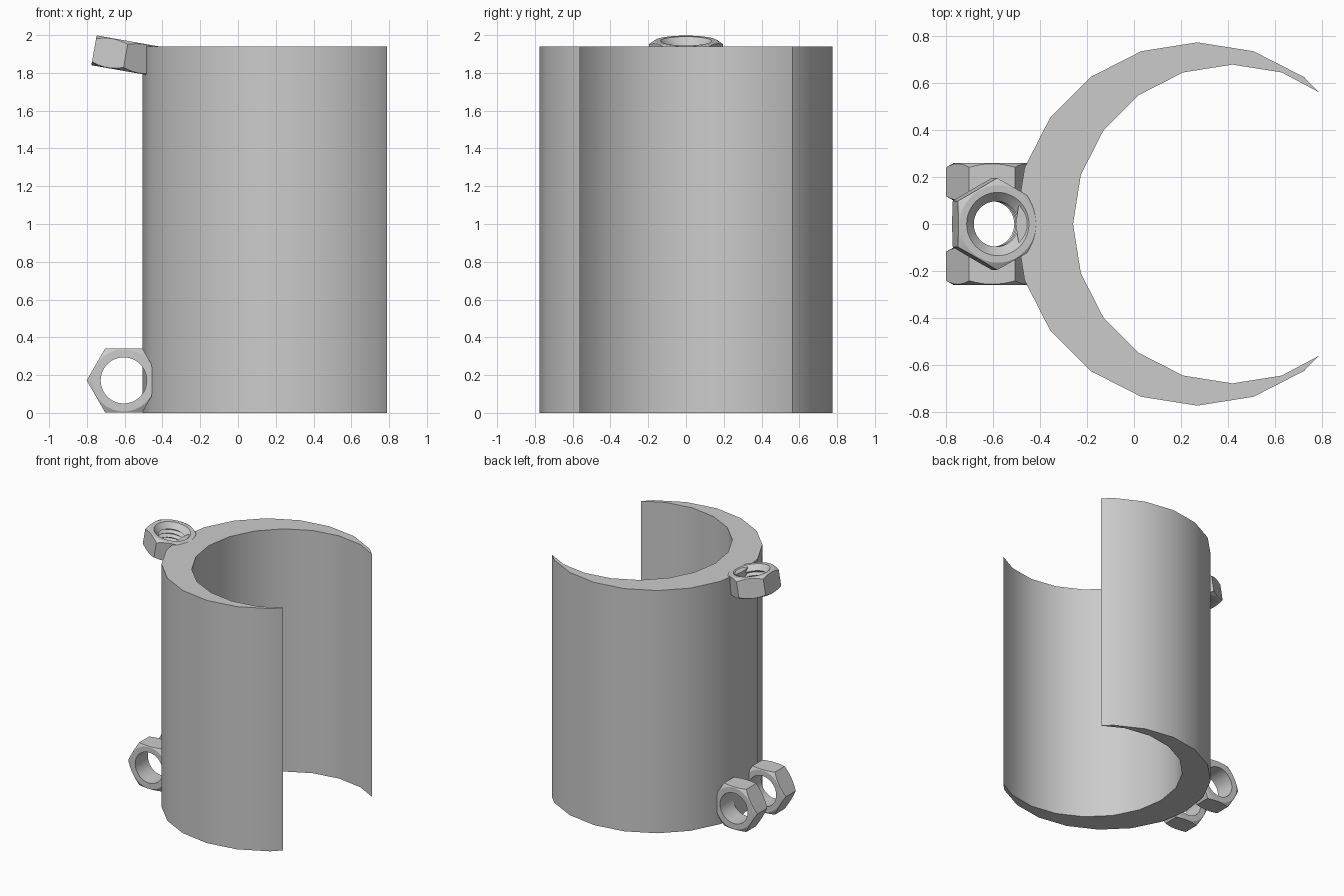
import bpy, bmesh
from math import sin, cos, tan, radians, pi
from mathutils import Matrix, Vector

cube = bpy.data.objects.get("Cube")
if cube:
    bpy.data.objects.remove(cube, do_unlink=True)

GREY = (0.6, 0.6, 0.6, 1)
metal = bpy.data.materials.new("plain grey")
metal.use_nodes = True
metal.diffuse_color = GREY
metal.node_tree.nodes["Principled BSDF"].inputs["Base Color"].default_value = GREY


def finish(name, bm, matrix=Matrix()):
    """Turn a bmesh into a named object, smooth except at hard edges."""
    bmesh.ops.recalc_face_normals(bm, faces=bm.faces)
    mesh = bpy.data.meshes.new(name)
    bm.to_mesh(mesh)
    bm.free()
    mesh.materials.append(metal)
    obj = bpy.data.objects.new(name, mesh)
    obj.matrix_world = matrix
    bpy.context.collection.objects.link(obj)
    bpy.ops.object.select_all(action='DESELECT')
    obj.select_set(True)
    bpy.context.view_layer.objects.active = obj
    bpy.ops.object.shade_smooth_by_angle(angle=radians(30))


def arc(cx, r, start, end):
    return [(cx + r * cos(radians(a)), r * sin(radians(a)))
            for a in range(start, end + 1, 18)]


def make_sleeve(height):
    """Crescent section between two offset circles, extruded upward."""
    tip = (0.79, 0.562)
    section = arc(0.27, 0.775, 54, 306) + [(tip[0], -tip[1])]
    section += arc(0.42, 0.68, 72, 288)[::-1] + [tip]
    bm = bmesh.new()
    face = bm.faces.new([bm.verts.new((x, y, 0)) for x, y in section])
    top = bmesh.ops.extrude_face_region(bm, geom=[face], use_keep_orig=True)
    bmesh.ops.translate(bm, vec=Vector((0, 0, height)),
                        verts=[v for v in top["geom"] if isinstance(v, bmesh.types.BMVert)])
    finish("sleeve", bm)


def make_nut(name, matrix, bore, steps=48, apothem=0.17, half=0.08):
    """Hexagon lathe with conical corner chamfers; bore is a list of (radius, z)."""
    bm = bmesh.new()
    rings = []
    for i in range(steps):
        a = 2 * pi * i / steps
        hexagon = apothem / cos(a % (pi / 3) - pi / 6)
        flat = apothem - 0.005
        side = half - (hexagon - flat) * tan(radians(30))
        profile = [(flat, half), (hexagon, side), (hexagon, -side), (flat, -half)] + bore
        rings.append([bm.verts.new((r * cos(a), r * sin(a), z)) for r, z in profile])
    count = len(rings[0])
    for i in range(steps):
        p, q = rings[i - 1], rings[i]
        for j in range(count):
            k = (j + 1) % count
            bm.faces.new((p[j], q[j], q[k], p[k]))
    finish(name, bm, matrix)


make_sleeve(1.94)

# Pair of plain nuts side by side at the foot
plain_bore = [(0.122, -0.08), (0.122, 0.08)]
for name, y in (("lower_front_nut", -0.18), ("lower_back_nut", 0.18)):
    make_nut(name, Matrix.Translation((-0.605, y, 0.172)) @ Matrix.Rotation(pi / 2, 4, 'X'),
             plain_bore)

# Tilted threaded nut at the rim
threads = [(0.135, -0.08)]
for i in range(4):
    z = -0.065 + i * 0.035
    threads += [(0.097, z), (0.12, z + 0.0175)]
threads[-1] = (0.135, 0.08)
make_nut("upper_nut",
         Matrix.Translation((-0.595, 0, 1.89)) @ Matrix.Rotation(radians(10), 4, 'Y')
         @ Matrix.Rotation(pi / 2, 4, 'Z'), threads)
